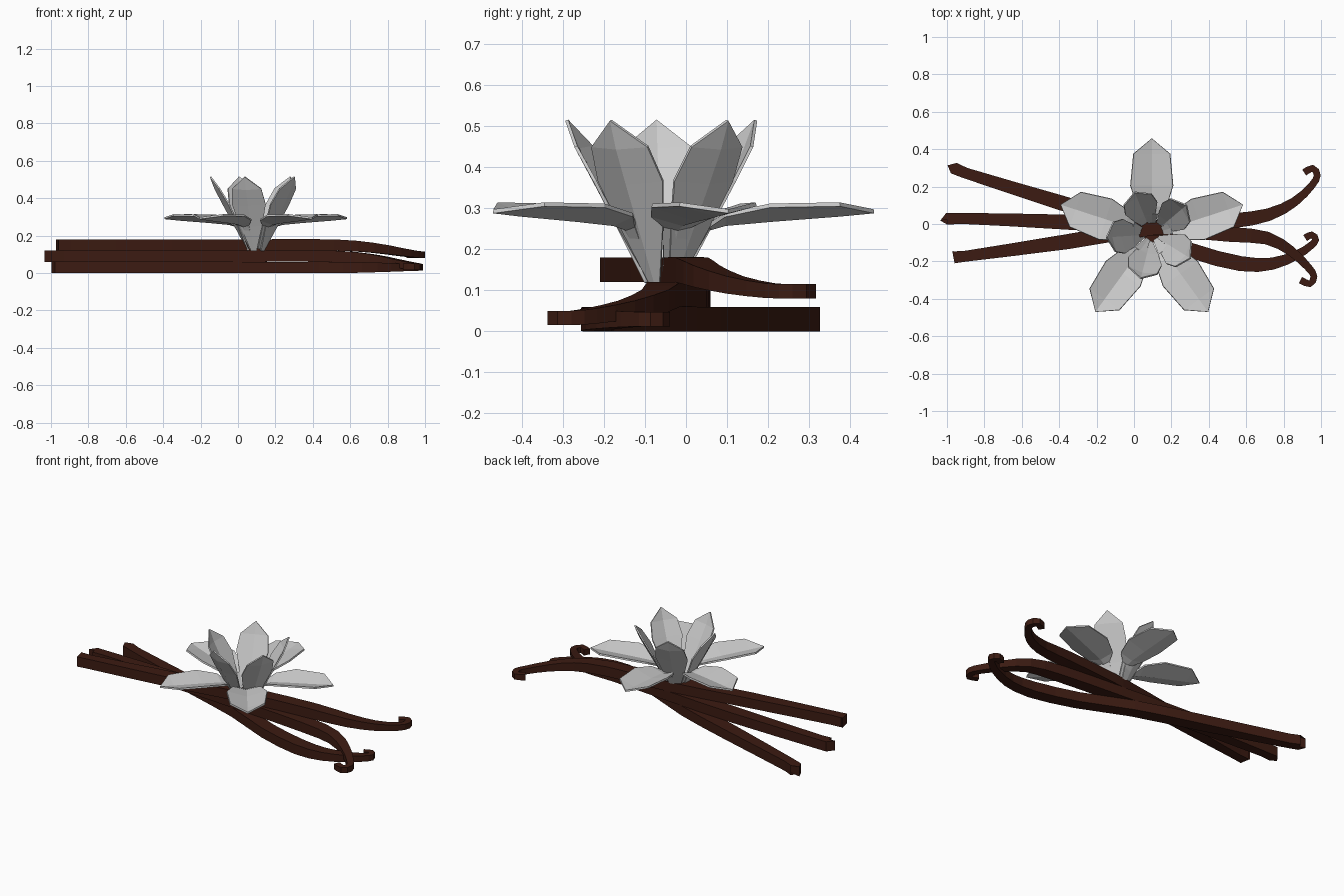
import bpy, bmesh, math
from mathutils import Vector

if "Cube" in bpy.data.objects:
    bpy.data.objects.remove(bpy.data.objects["Cube"])

brown = bpy.data.materials.new("dark_brown")
brown.diffuse_color = (0.045, 0.011, 0.006, 1)
brown.use_nodes = True
brown.node_tree.nodes["Principled BSDF"].inputs["Base Color"].default_value = brown.diffuse_color


def make_object(name, bm, mat=None):
    bmesh.ops.recalc_face_normals(bm, faces=bm.faces)
    me = bpy.data.meshes.new(name)
    bm.to_mesh(me)
    bm.free()
    ob = bpy.data.objects.new(name, me)
    bpy.context.collection.objects.link(ob)
    if mat:
        me.materials.append(mat)
    return ob


def smooth_path(pts, n=2):
    # Catmull-Rom interpolation of (x, y, z, width, height)
    out = []
    for i in range(len(pts) - 1):
        a, b = pts[max(i - 1, 0)], pts[i]
        c, d = pts[i + 1], pts[min(i + 2, len(pts) - 1)]
        for k in range(n):
            t = k / n
            out.append([0.5 * (2 * q + (r - p) * t + (2 * p - 5 * q + 4 * r - s) * t * t
                               + (3 * q - p - 3 * r + s) * t ** 3)
                        for p, q, r, s in zip(a, b, c, d)])
    return out + [pts[-1]]


def pod(name, pts):
    # square-section bean swept along its path
    path = smooth_path(pts)
    bm = bmesh.new()
    rings = []
    for i, (x, y, z, w, h) in enumerate(path):
        p, q = path[max(i - 1, 0)], path[min(i + 1, len(path) - 1)]
        d = Vector((q[0] - p[0], q[1] - p[1], 0)).normalized()
        side = Vector((-d.y, d.x, 0)) * w / 2
        up = Vector((0, 0, h / 2))
        c = Vector((x, y, z))
        rings.append([bm.verts.new(c + s * side + u * up)
                      for s, u in ((-1, -1), (1, -1), (1, 1), (-1, 1))])
    for a, b in zip(rings, rings[1:]):
        for j in range(4):
            bm.faces.new((a[j], a[(j + 1) % 4], b[(j + 1) % 4], b[j]))
    bm.faces.new(rings[0])
    bm.faces.new(rings[-1])
    make_object(name, bm, brown)


def pod_sizes(xy, z0, z1):
    # pods keep one height, then thin out and sink towards the curl
    n = len(xy)
    out = []
    for i, (x, y) in enumerate(xy):
        t = max(0, min(1, (x - 0.62) / 0.34)) if i < n - 3 else 1
        w = 0.072 if i == 0 else 0.058 if i == 1 else 0.08 - 0.043 * t
        out.append((x, y, z0 + (z1 - z0) * t, w, 0.06 - 0.025 * t))
    return out


# three pods stacked from bottom to top
pod("bottom_pod", pod_sizes([(-0.962, 0.305), (-0.9, 0.272), (-0.38, 0.11), (0, -0.01), (0.3, -0.14),
    (0.57, -0.212), (0.74, -0.212), (0.87, -0.165), (0.94, -0.12), (0.972, -0.085),
    (0.95, -0.058), (0.915, -0.075)], 0.03, 0.03))
pod("middle_pod", pod_sizes([(-1.0, 0.023), (-0.93, 0.03), (-0.36, 0.01), (0.1, -0.02), (0.51, -0.055),
    (0.71, -0.075), (0.84, -0.145), (0.93, -0.23), (0.962, -0.28), (0.94, -0.32),
    (0.89, -0.3)], 0.09, 0.033))
pod("top_pod", pod_sizes([(-0.955, -0.175), (-0.9, -0.172), (-0.36, -0.095), (0.1, -0.02), (0.51, 0.015),
    (0.72, 0.05), (0.86, 0.12), (0.95, 0.205), (0.98, 0.26), (0.955, 0.298),
    (0.91, 0.275)], 0.15, 0.098))


def petal(name, stations, angle, thick):
    # creased leaf: stations are (radius, keel z, half width, edge radius shift, edge lift)
    bm = bmesh.new()
    rows = []
    for r, z, w, dr, dz in stations:
        rows.append([bm.verts.new((r + dr, -w, z + dz)), bm.verts.new((r, 0, z)),
                     bm.verts.new((r + dr, w, z + dz))] if w else [bm.verts.new((r, 0, z))])
    for a, b in zip(rows, rows[1:]):
        for j in range(2):
            if len(b) == 3:
                bm.faces.new((a[j], b[j], b[j + 1], a[j + 1]))
            else:
                bm.faces.new((a[j], b[0], a[j + 1]))
    ob = make_object(name, bm)
    ob.location = (0.095, -0.055, 0)
    ob.rotation_euler.z = math.radians(angle)
    m = ob.modifiers.new("thickness", "SOLIDIFY")
    m.thickness = thick
    m.offset = 0


# flower: five spreading outer petals and five upright inner petals
outer = [(0.035, 0.13, 0.013, 0, 0), (0.11, 0.25, 0.035, 0, 0.008), (0.15, 0.262, 0.08, 0, 0.022),
         (0.26, 0.272, 0.114, 0, 0.035), (0.43, 0.285, 0.098, 0, 0.025), (0.513, 0.293, 0, 0, 0)]
inner = [(0.04, 0.12, 0.015, 0, 0), (0.11, 0.25, 0.06, -0.012, 0.004), (0.17, 0.36, 0.092, -0.02, 0.008),
         (0.215, 0.445, 0.08, -0.015, 0.006), (0.243, 0.515, 0, 0, 0)]
for i in range(5):
    petal(f"outer_petal_{i + 1}", outer, 18 + 72 * i, 0.01)
    petal(f"inner_petal_{i + 1}", inner, 40 + 72 * i, 0.008)
